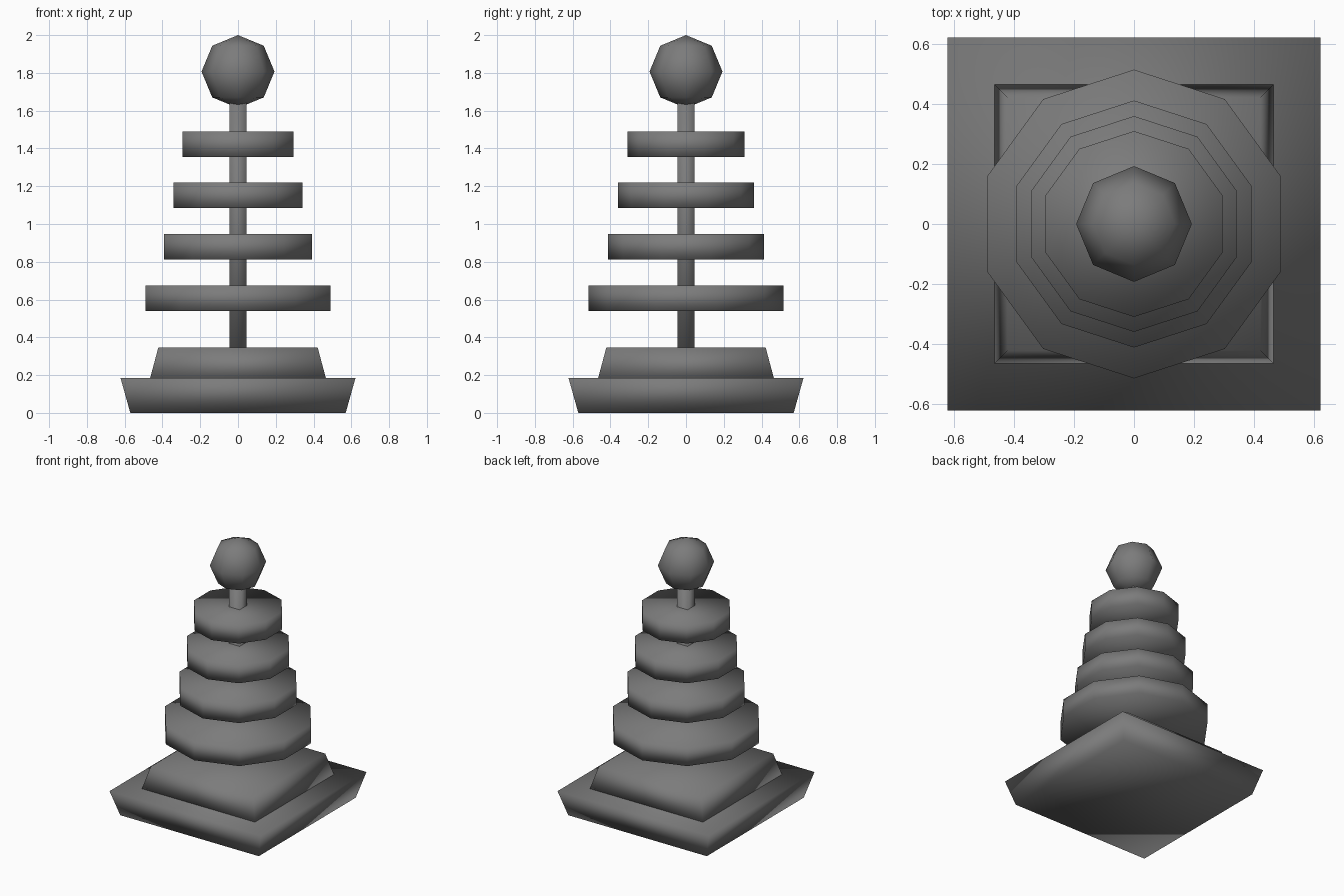
import bpy, bmesh, math
from mathutils import Matrix

if "Cube" in bpy.data.objects:
    bpy.data.objects.remove(bpy.data.objects["Cube"])

# One dark grey for the whole toy
grey = bpy.data.materials.new("dark_grey")
grey.diffuse_color = (0.2, 0.2, 0.2, 1)
grey.use_nodes = True
grey.node_tree.nodes["Principled BSDF"].inputs["Base Color"].default_value = grey.diffuse_color


def finish(bm, name):
    bmesh.ops.recalc_face_normals(bm, faces=bm.faces)
    for f in bm.faces:
        f.smooth = True  # soft shading over low-poly shapes
    mesh = bpy.data.meshes.new(name)
    bm.to_mesh(mesh)
    bm.free()
    mesh.materials.append(grey)
    obj = bpy.data.objects.new(name, mesh)
    bpy.context.collection.objects.link(obj)
    return obj


def prism(name, sides, r_low, r_high, z_low, z_high, start):
    """Closed, optionally tapered prism with its first corner at angle start."""
    bm = bmesh.new()
    loops = []
    for r, z in ((r_low, z_low), (r_high, z_high)):
        angles = [start + math.tau * i / sides for i in range(sides)]
        loops.append([bm.verts.new((r * math.cos(a), r * math.sin(a), z)) for a in angles])
    low, high = loops
    bm.faces.new(low[::-1])
    bm.faces.new(high)
    for i in range(sides):
        j = (i + 1) % sides
        bm.faces.new((low[i], low[j], high[j], high[i]))
    return finish(bm, name)


def block(name, half_low, half_high, z_low, z_high):
    d = math.sqrt(2)
    return prism(name, 4, half_low * d, half_high * d, z_low, z_high, math.pi / 4)


# Two-step square base and square pole
block("base_lower", 0.57, 0.622, 0, 0.185)
block("base_upper", 0.465, 0.422, 0.185, 0.345)
block("pole", 0.044, 0.044, 0.345, 1.68)

# Four ten-sided discs, shrinking upwards
for i, radius in enumerate((0.515, 0.412, 0.36, 0.31)):
    z = 0.54 + 0.272 * i
    prism(f"ring_{i + 1}", 10, radius, radius, z, z + 0.135, math.pi / 2)

# Faceted ball on top
bm = bmesh.new()
bmesh.ops.create_uvsphere(bm, u_segments=8, v_segments=4, radius=0.193,
                          matrix=Matrix.Translation((0, 0, 1.807)))
finish(bm, "top_ball")
